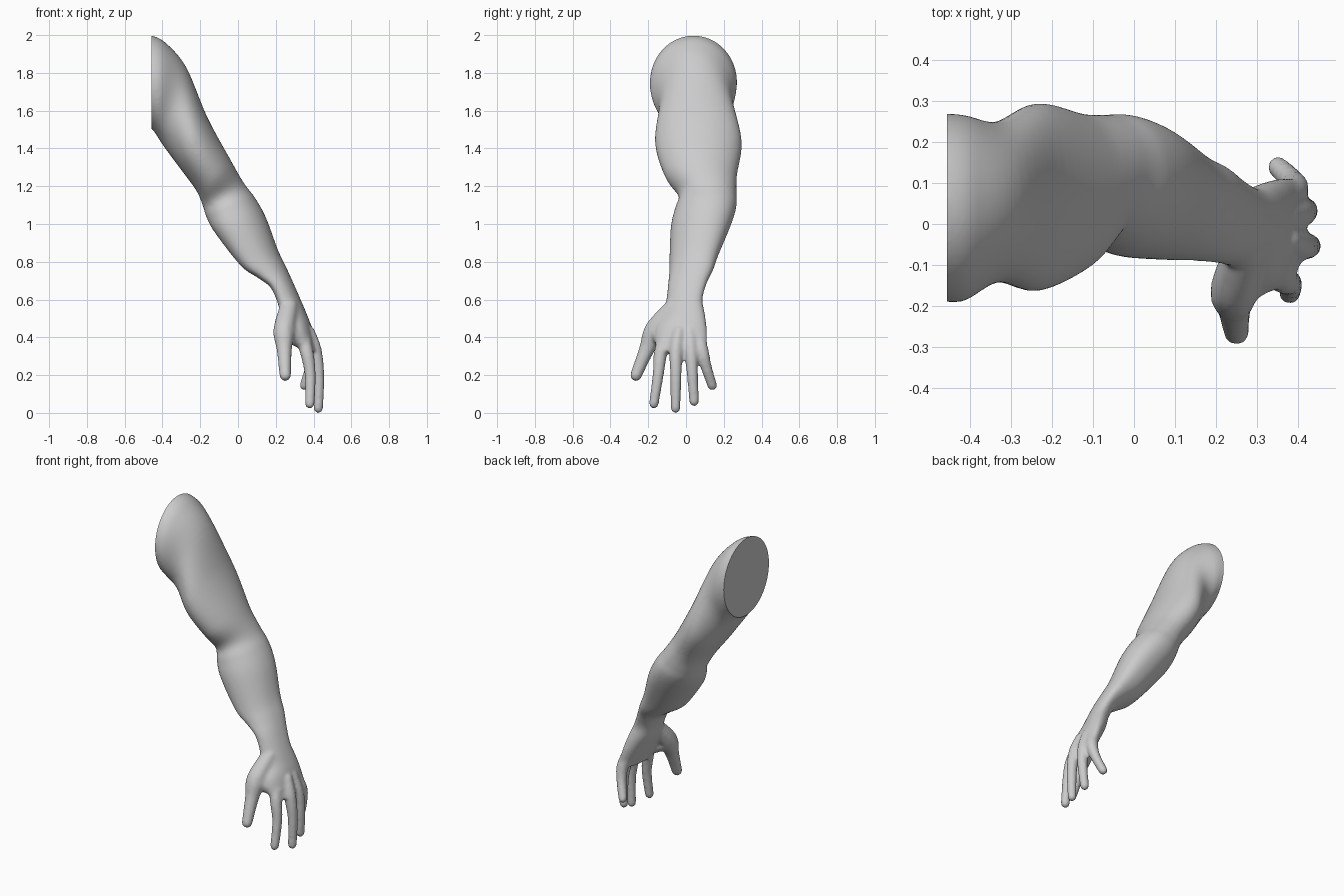
import bpy, bmesh, math

if "Cube" in bpy.data.objects:
    bpy.data.objects.remove(bpy.data.objects["Cube"])

# Arm sections from shoulder to knuckles: outer x, z, inner x, z, y min, y max
SECTIONS = [
    (-.46, 2.0, -.46, 1.51, -.19, .27),
    (-.386, 1.963, -.44, 1.485, -.187, .266),
    (-.275, 1.833, -.395, 1.415, -.143, .25),
    (-.164, 1.57, -.31, 1.3, -.164, .295),
    (-.042, 1.345, -.222, 1.18, -.112, .27),
    (.03, 1.22, -.187, 1.1, -.04, .267),
    (.09, 1.14, -.168, 1.04, -.058, .267),
    (.148, 1.035, -.122, .955, -.08, .24),
    (.21, .868, .015, .78, -.088, .172),
    (.254, .775, .104, .717, -.09, .143),
    (.29, .696, .168, .67, -.096, .11),
    (.33, .605, .204, .6, -.104, .088),
    (.362, .53, .23, .515, -.125, .1),
    (.39, .455, .27, .43, -.165, .11),
    (.425, .335, .34, .31, -.157, .113),
]
# Fingers: knuckle x, y, then tip x, y, z
FINGERS = [(.362, -.132, .38, -.17, .05), (.408, -.053, .425, -.055, .026),
           (.405, .027, .412, .043, .062), (.39, .084, .352, .139, .146)]
# Thumb and the web of flesh to the index finger: x, y, z, radius
THUMB = [(.27, -.065, .56, .05), (.245, -.16, .44, .06),
         (.245, -.205, .345, .043), (.25, -.265, .2, .032)]
WEB = [(.255, -.15, .43, .052), (.35, -.11, .375, .042)]


def catmull(a, b, c, d, t):
    return [.5 * (2 * q + (r - p) * t + (2 * p - 5 * q + 4 * r - s) * t * t
                  + (3 * q - p - 3 * r + s) * t ** 3) for p, q, r, s in zip(a, b, c, d)]


def smooth_path(keys, steps):
    out = []
    for i in range(len(keys) - 1):
        a, d = keys[max(i - 1, 0)], keys[min(i + 2, len(keys) - 1)]
        out += [catmull(a, keys[i], keys[i + 1], d, s / steps) for s in range(steps)]
    return out + [list(keys[-1])]


def finger_path(kx, ky, tx, ty, tz):
    # hidden palm bone, knuckle, slightly bowed middle joint, tip
    mid = (kx + (tx - kx) * .45 + .012, ky + (ty - ky) * .4, .33 + (tz - .33) * .45, .031)
    return [(kx - .035, ky * .7, .43, .035), (kx, ky, .33, .037), mid, (tx, ty, tz, .027)]


def full(v, p):
    return math.copysign(abs(v) ** p, v)


# Arm and palm loft; the sections twist gradually below the elbow
bm = bmesh.new()
N = 48
path = smooth_path(SECTIONS, 6)
start = list(path[0])
start[0] -= .07
start[2] -= .07
rings = []
for px, pz, qx, qz, y0, y1 in [start] + path:
    t = min(1, max(0, (1.25 - (pz + qz) / 2) / .45))
    ring = []
    for k in range(N):
        a = 2 * math.pi * k / N
        u = .5 + .5 * full(math.cos(a - .38 * t), 1 - .1 * t)
        y = (y0 + y1) / 2 + (y1 - y0) / 2 * full(math.sin(a), 1 - .1 * t)
        ring.append(bm.verts.new((qx + (px - qx) * u, y, qz + (pz - qz) * u)))
    rings.append(ring)
for r0, r1 in zip(rings, rings[1:]):
    for k in range(N):
        j = (k + 1) % N
        bm.faces.new((r0[k], r0[j], r1[j], r1[k]))
bm.faces.new(rings[0][::-1])
bm.faces.new(rings[-1])
bmesh.ops.recalc_face_normals(bm, faces=bm.faces)

# Thumb and fingers as chains of overlapping balls
for digit in [THUMB, WEB] + [finger_path(*f) for f in FINGERS]:
    for x, y, z, r in smooth_path(digit, 16):
        ball = bmesh.ops.create_icosphere(bm, subdivisions=2, radius=r)
        bmesh.ops.translate(bm, verts=ball["verts"], vec=(x, y, z))

mesh = bpy.data.meshes.new("arm")
bm.to_mesh(mesh)
bm.free()
arm = bpy.data.objects.new("arm", mesh)
bpy.context.collection.objects.link(arm)

# Fuse everything into one soft skin
fuse = arm.modifiers.new("fuse", "REMESH")
fuse.mode = "VOXEL"
fuse.voxel_size = .009
soften = arm.modifiers.new("soften", "SMOOTH")
soften.factor = .5
soften.iterations = 8
dg = bpy.context.evaluated_depsgraph_get()
skin = bpy.data.meshes.new_from_object(arm.evaluated_get(dg))
arm.modifiers.clear()
arm.data = skin

# Flat cut at the shoulder, fingertips on the ground
bm = bmesh.new()
bm.from_mesh(skin)
bmesh.ops.bisect_plane(bm, geom=bm.verts[:] + bm.edges[:] + bm.faces[:],
                       plane_co=(-.457, 0, 0), plane_no=(-1, 0, 0), clear_outer=True)
bmesh.ops.holes_fill(bm, edges=[e for e in bm.edges if e.is_boundary], sides=0)
bmesh.ops.recalc_face_normals(bm, faces=bm.faces)
low = min(v.co.z for v in bm.verts)
bmesh.ops.translate(bm, verts=bm.verts, vec=(0, 0, -low))
bm.to_mesh(skin)
bm.free()

bpy.context.view_layer.objects.active = arm
arm.select_set(True)
bpy.ops.object.shade_smooth_by_angle(angle=math.radians(40))
